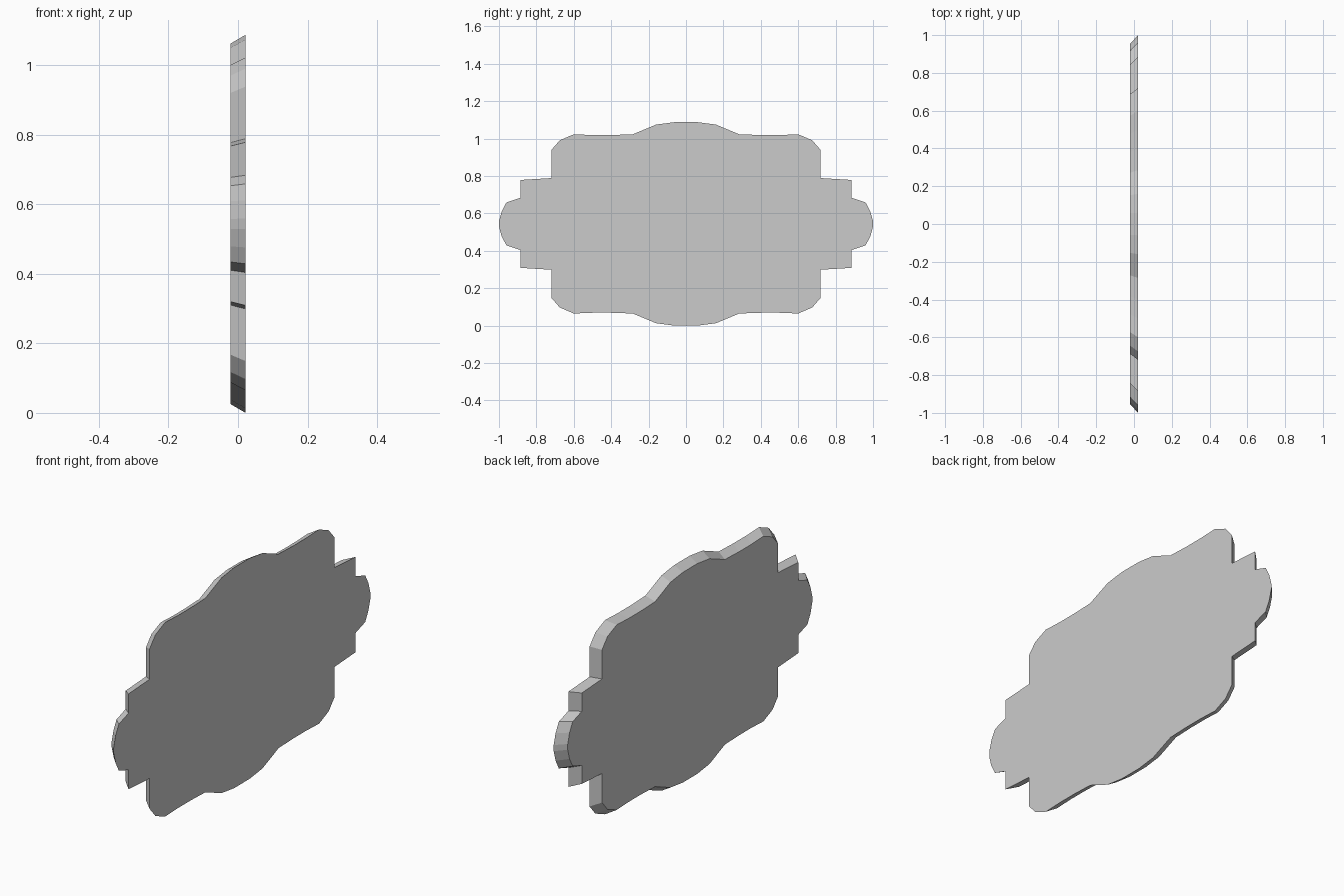
import bpy, bmesh

if "Cube" in bpy.data.objects:
    bpy.data.objects.remove(bpy.data.objects["Cube"])

ZC = 0.544      # height of the plaque centre
HALF_T = 0.022  # half thickness
TAPER = 0.953   # size of the smaller face relative to the larger one

# One quarter of the outline as (y, z above centre), from top centre to side tip
quarter = [(0.06, 0.544), (0.16, 0.531), (0.285, 0.479), (0.40, 0.475),
           (0.50, 0.475), (0.60, 0.479), (0.675, 0.447), (0.72, 0.395),
           (0.72, 0.245), (0.885, 0.235), (0.885, 0.140), (0.96, 0.115),
           (0.985, 0.068), (1.0, 0.015)]

# Mirror the quarter into the full closed outline
right = quarter + [(y, -z) for y, z in reversed(quarter)]
outline = right + [(-y, z) for y, z in reversed(right)]


def ring(bm, x, scale):
    return [bm.verts.new((x, y * scale, ZC + z * scale)) for y, z in outline]


# Plaque: two flat faces joined by a slanted rim
bm = bmesh.new()
large = ring(bm, HALF_T, 1.0)
small = ring(bm, -HALF_T, TAPER)
bm.faces.new(large)
bm.faces.new(small)
n = len(outline)
for i in range(n):
    j = (i + 1) % n
    bm.faces.new((large[i], large[j], small[j], small[i]))
bmesh.ops.recalc_face_normals(bm, faces=bm.faces)

mesh = bpy.data.meshes.new("plaque")
bm.to_mesh(mesh)
bm.free()
plaque = bpy.data.objects.new("plaque", mesh)
bpy.context.collection.objects.link(plaque)
